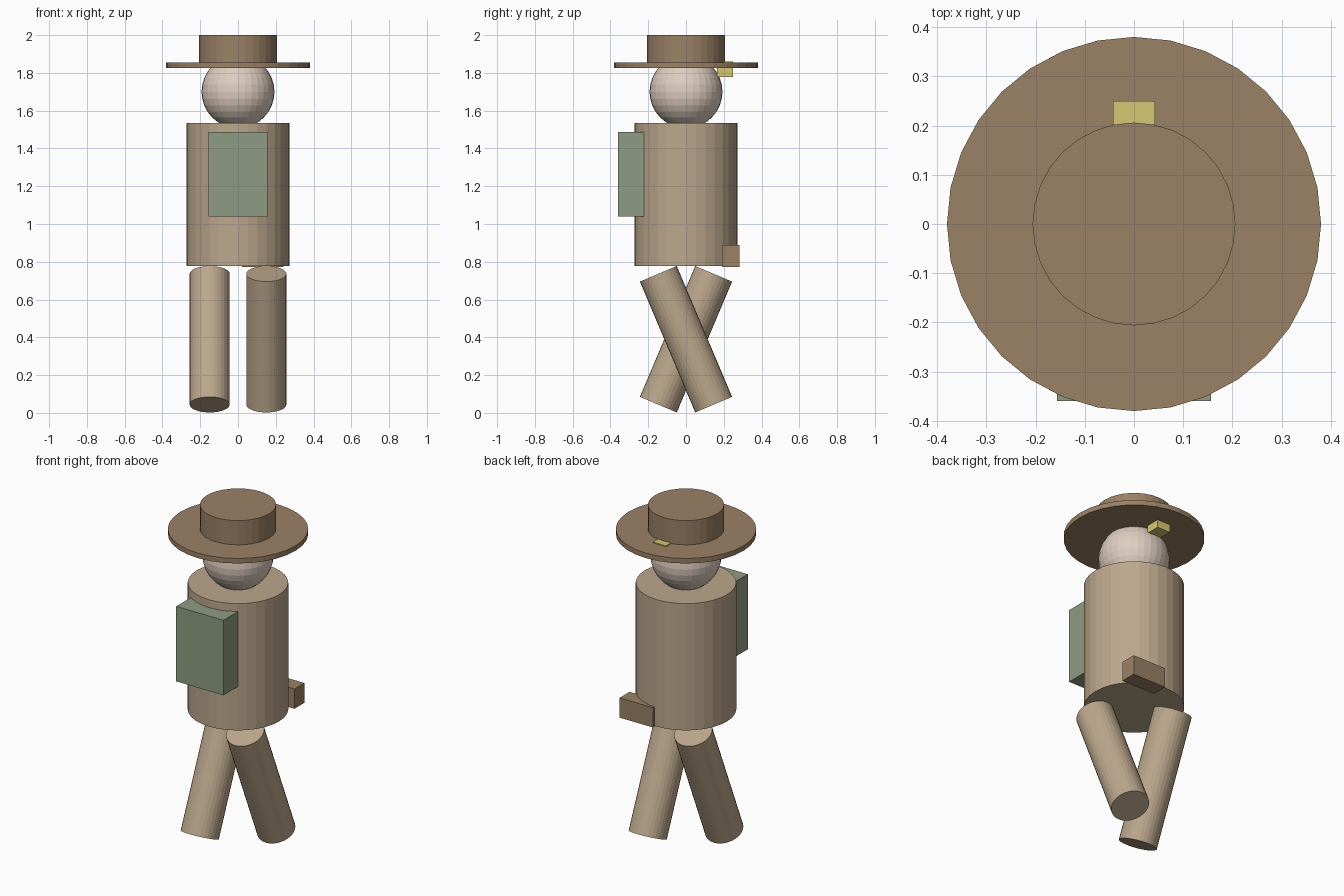
import bpy
import math

cube = bpy.data.objects.get("Cube")
if cube:
    bpy.data.objects.remove(cube, do_unlink=True)


def material(name, r, g, b):
    """Make a flat material from 0-255 display values."""
    colour = [((v / 255 + 0.055) / 1.055) ** 2.4 for v in (r, g, b)] + [1]
    mat = bpy.data.materials.new(name)
    mat.use_nodes = True
    mat.diffuse_color = colour
    mat.node_tree.nodes["Principled BSDF"].inputs["Base Color"].default_value = colour
    return mat


brown = material("brown leather", 155, 129, 102)
tan = material("tan cloth", 188, 167, 140)
skin = material("pale skin", 222, 205, 192)
green = material("sage green", 143, 156, 131)
gold = material("brass yellow", 214, 199, 115)


def finish(name, mat):
    obj = bpy.context.object
    obj.name = name
    obj.data.materials.append(mat)
    return obj


def cylinder(name, mat, radius, z0, z1):
    bpy.ops.mesh.primitive_cylinder_add(vertices=32, radius=radius, depth=z1 - z0,
                                        location=(0, 0, (z0 + z1) / 2))
    return finish(name, mat)


def box(name, mat, low, high):
    centre = [(a + b) / 2 for a, b in zip(low, high)]
    bpy.ops.mesh.primitive_cube_add(size=1, location=centre)
    obj = finish(name, mat)
    obj.scale = [b - a for a, b in zip(low, high)]
    return obj


# Body and hat
cylinder("torso", tan, 0.272, 0.778, 1.535)
cylinder("hat_brim", brown, 0.38, 1.825, 1.855)
cylinder("hat_crown", brown, 0.206, 1.84, 2.0)

# Head
bpy.ops.mesh.primitive_uv_sphere_add(segments=32, ring_count=16, radius=0.193,
                                     location=(0, 0, 1.70))
finish("head", skin)

# Legs in mid stride
for side, name in ((1, "left_leg"), (-1, "right_leg")):
    leg = cylinder(name, tan, 0.106, 0.014, 0.766)
    leg.location = (side * 0.15, 0, 0.39)
    leg.rotation_euler.x = side * 0.4

# Pack, hip pouch and hat badge
box("backpack", green, (-0.156, -0.36, 1.04), (0.156, -0.222, 1.488))
box("hip_pouch", brown, (0.02, 0.19, 0.772), (0.24, 0.284, 0.89))
box("hat_badge", gold, (-0.043, 0.165, 1.778), (0.043, 0.25, 1.86))
